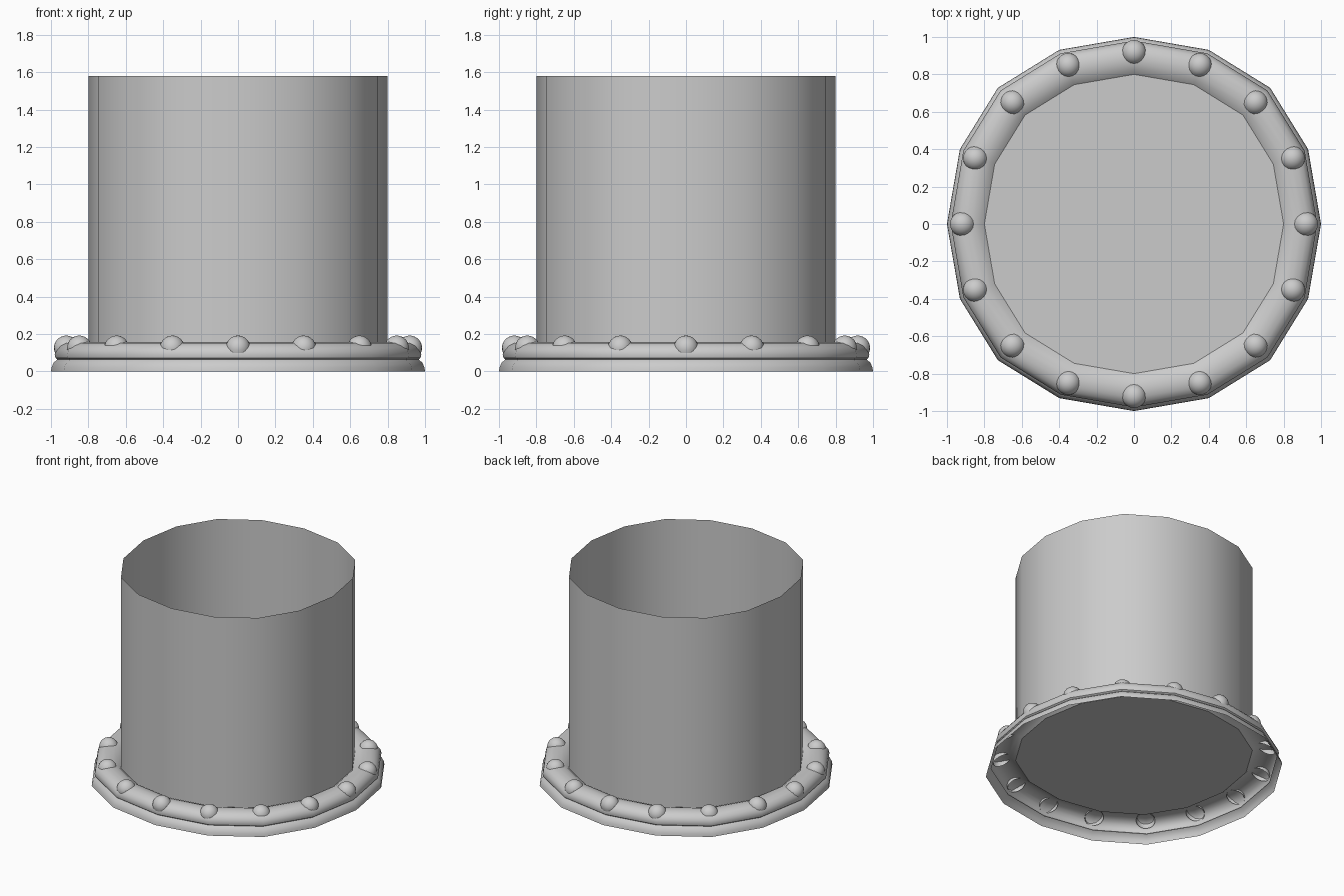
import bpy, bmesh
from math import radians, sin, cos, pi
from mathutils import Matrix

if "Cube" in bpy.data.objects:
    bpy.data.objects.remove(bpy.data.objects["Cube"])

# Slightly squarish 16-sided outline, one quadrant turned four times
QUAD = [(1, 0), (0.931, 0.4), (0.728, 0.728), (0.4, 0.931)]
OUTLINE = []
for k in range(4):
    c, s = round(cos(k * pi / 2)), round(sin(k * pi / 2))
    OUTLINE += [(x * c - y * s, x * s + y * c) for x, y in QUAD]


def finish(name, bm, angle=40):
    me = bpy.data.meshes.new(name)
    bm.to_mesh(me)
    bm.free()
    ob = bpy.data.objects.new(name, me)
    bpy.context.collection.objects.link(ob)
    bpy.ops.object.select_all(action='DESELECT')
    ob.select_set(True)
    bpy.context.view_layer.objects.active = ob
    bpy.ops.object.shade_smooth_by_angle(angle=radians(angle))
    return ob


def lathe(name, profile, cap=False):
    """Sweep an (r, z) profile around the outline; optionally close its start."""
    bm = bmesh.new()
    rings = [[bm.verts.new((x * r, y * r, z)) for x, y in OUTLINE] for r, z in profile]
    n = len(OUTLINE)
    for a, b in zip(rings, rings[1:]):
        for i in range(n):
            j = (i + 1) % n
            bm.faces.new((a[i], a[j], b[j], b[i]))
    if cap:
        bm.faces.new(rings[0][::-1])
    return finish(name, bm)


# Open-topped pipe with a floor
lathe("pipe", [(0.8, 0.12), (0.8, 1.58)], cap=True)

# Rounded flange shell: lower lip, groove, upper roll
lathe("flange", [(1.0, 0), (0.997, 0.022), (0.985, 0.048), (0.965, 0.064),
                 (0.976, 0.072), (0.98, 0.09), (0.974, 0.115), (0.957, 0.137),
                 (0.93, 0.151), (0.895, 0.157), (0.86, 0.153), (0.825, 0.14),
                 (0.8, 0.12)])

# Ring of open half-dome rivets leaning outward
bm = bmesh.new()
for i in range(16):
    m = (Matrix.Rotation(i * pi / 8, 4, 'Z') @ Matrix.Translation((0.918, 0, 0.126))
         @ Matrix.Rotation(radians(25), 4, 'Y'))
    dome = bmesh.ops.create_uvsphere(bm, u_segments=20, v_segments=12, radius=0.066)["verts"]
    low = [v for v in dome if v.co.z < -0.001]
    keep = [v for v in dome if v.co.z >= -0.001]
    bmesh.ops.transform(bm, matrix=m, verts=keep)
    bmesh.ops.delete(bm, geom=low, context='VERTS')
finish("rivets", bm)
